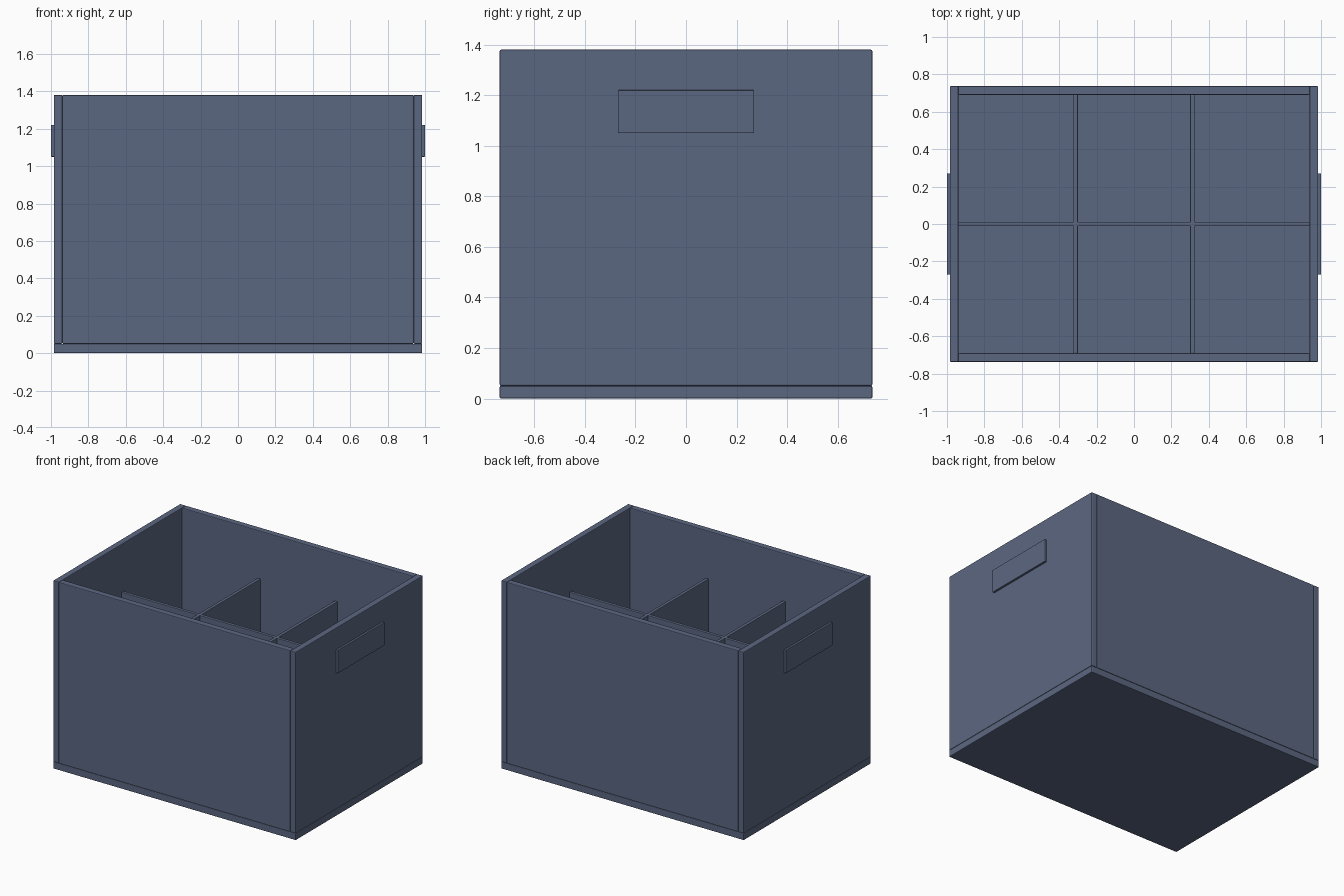
import bpy
import bmesh

if "Cube" in bpy.data.objects:
    bpy.data.objects.remove(bpy.data.objects["Cube"])

# Single slate blue finish
slate = bpy.data.materials.new("slate_blue")
slate.use_nodes = True
COLOUR = (0.105, 0.135, 0.22, 1.0)
slate.diffuse_color = COLOUR
slate.node_tree.nodes["Principled BSDF"].inputs["Base Color"].default_value = COLOUR


def panel(name, x, y, z, bevel=0.005):
    """Board spanning the given (min, max) ranges, with eased edges."""
    spans = (x, y, z)
    bm = bmesh.new()
    bmesh.ops.create_cube(bm, size=1)
    for v in bm.verts:
        v.co = [(a + b) / 2 + c * (b - a) for c, (a, b) in zip(v.co, spans)]
    mesh = bpy.data.meshes.new(name)
    bm.to_mesh(mesh)
    bm.free()
    mesh.materials.append(slate)
    obj = bpy.data.objects.new(name, mesh)
    bpy.context.collection.objects.link(obj)
    mod = obj.modifiers.new("eased_edges", "BEVEL")
    mod.width = bevel
    mod.segments = 2
    return obj


HX, HY = 0.985, 0.737      # outer half width and half depth
T = 0.046                  # board thickness
FLOOR, TOP = 0.05, 1.38
DIVIDER_TOP = 1.03
IX, IY = HX - T, HY - T    # inner half width and half depth


def mirrored(sign, a, b):
    return tuple(sorted((sign * a, sign * b)))


# Base board
panel("base", (-HX, HX), (-HY, HY), (0, FLOOR))

# Side walls with a raised grip plate on each
for side, s in (("left", 1), ("right", -1)):
    panel(side + "_wall", mirrored(s, IX, HX), (-HY, HY), (FLOOR, TOP))
    panel(side + "_handle", mirrored(s, HX - 0.005, 1.0), (-0.27, 0.27),
          (1.05, 1.22), 0.003)

# Front and back walls fitted between the sides
for end, s in (("front", -1), ("back", 1)):
    panel(end + "_wall", (-IX, IX), mirrored(s, IY, HY), (FLOOR, TOP))

# Dividers forming six compartments
D = 0.012
panel("long_divider", (-IX, IX), (-D, D), (FLOOR, DIVIDER_TOP), 0.003)
for side, s in (("left", 1), ("right", -1)):
    panel(side + "_cross_divider", (s * 0.312 - D, s * 0.312 + D), (-IY, IY),
          (FLOOR, DIVIDER_TOP), 0.003)
